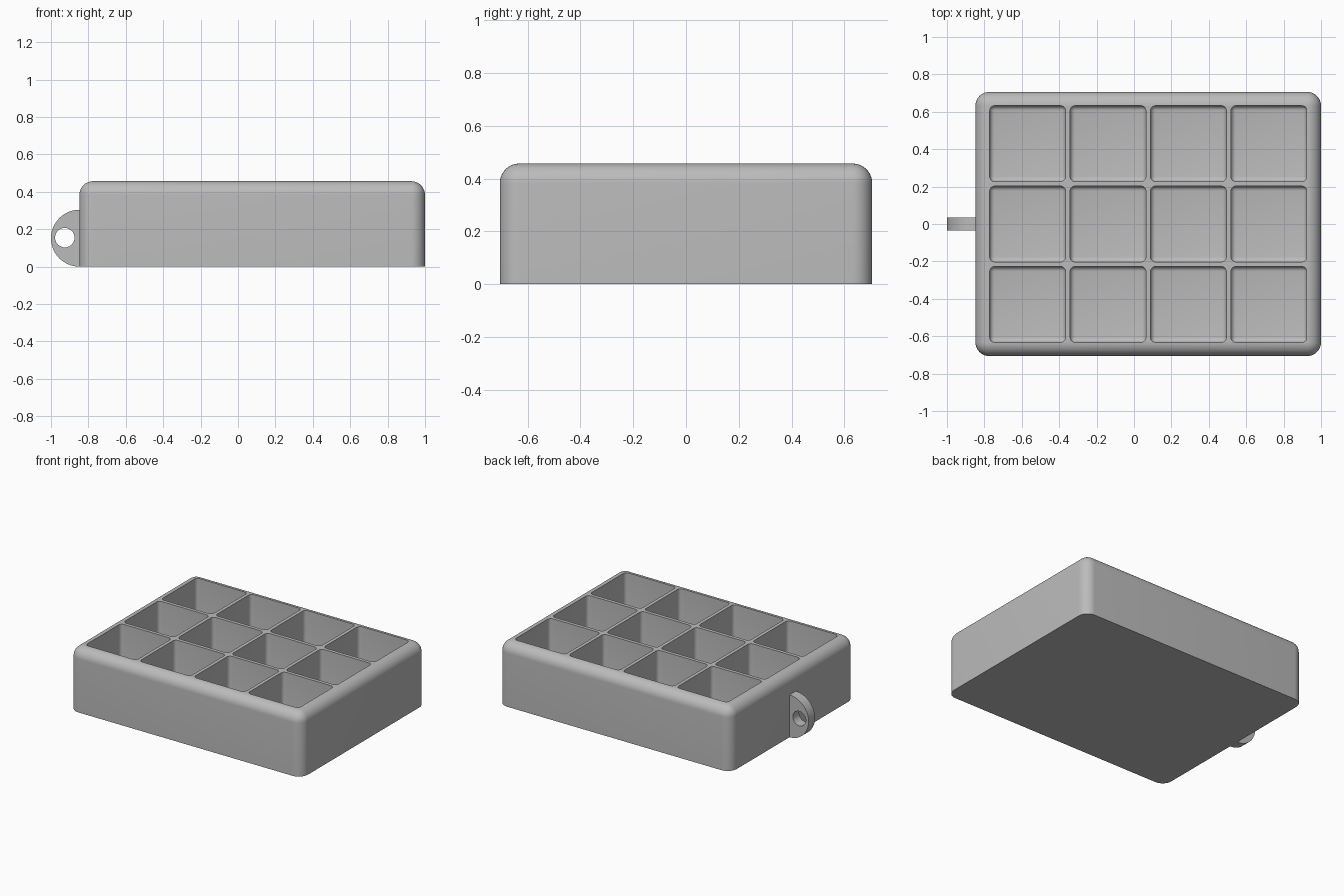
import bpy, bmesh, math
from mathutils import Matrix, Vector

old = bpy.data.objects.get("Cube")
if old:
    bpy.data.objects.remove(old, do_unlink=True)

grey = bpy.data.materials.new("plain grey")
grey.use_nodes = True
GREY = (0.5, 0.5, 0.5, 1)
grey.diffuse_color = GREY
grey.node_tree.nodes["Principled BSDF"].inputs["Base Color"].default_value = GREY


def make_object(name, bm):
    bmesh.ops.recalc_face_normals(bm, faces=bm.faces[:])
    mesh = bpy.data.meshes.new(name)
    bm.to_mesh(mesh)
    bm.free()
    mesh.materials.append(grey)
    ob = bpy.data.objects.new(name, mesh)
    bpy.context.collection.objects.link(ob)
    return ob


def rounded_box(low, high, radius, segments, sharp_z):
    """Box with every edge rounded except those around the face at sharp_z."""
    low, high = Vector(low), Vector(high)
    bm = bmesh.new()
    bmesh.ops.create_cube(bm, size=1)
    bmesh.ops.scale(bm, vec=high - low, verts=bm.verts)
    bmesh.ops.translate(bm, vec=(low + high) / 2, verts=bm.verts)
    edges = [e for e in bm.edges
             if any(abs(v.co.z - sharp_z) > 1e-4 for v in e.verts)]
    bmesh.ops.bevel(bm, geom=edges, offset=radius, offset_type='OFFSET',
                    segments=segments, profile=0.5, affect='EDGES')
    return bm


def cut(ob, cutter):
    mod = ob.modifiers.new("cut", 'BOOLEAN')
    mod.operation = 'DIFFERENCE'
    mod.solver = 'EXACT'
    mod.object = cutter
    bpy.context.view_layer.objects.active = ob
    bpy.ops.object.modifier_apply(modifier=mod.name)
    bpy.data.objects.remove(cutter, do_unlink=True)


def shade(ob):
    bpy.ops.object.select_all(action='DESELECT')
    ob.select_set(True)
    bpy.context.view_layer.objects.active = ob
    bpy.ops.object.shade_smooth_by_angle(angle=math.radians(30))


# Tray body: rounded top and corners, sharp base
LEFT, RIGHT, HALF_Y, TOP = -0.848, 1.0, 0.706, 0.457
tray = make_object("tray_body", rounded_box((LEFT, -HALF_Y, 0), (RIGHT, HALF_Y, TOP),
                                            0.074, 10, 0))

# Grid of pockets with rounded corners and floor edges
PITCH, SIZE, FLOOR, RIM = 0.43, 0.405, 0.05, 0.6
middle_x = (LEFT + RIGHT) / 2
pockets = bmesh.new()
for col in range(4):
    for row in range(3):
        x = middle_x + (col - 1.5) * PITCH
        y = (row - 1) * PITCH
        h = SIZE / 2
        one = rounded_box((x - h, y - h, FLOOR), (x + h, y + h, RIM), 0.026, 5, RIM)
        temp = bpy.data.meshes.new("temp")
        one.to_mesh(temp)
        one.free()
        pockets.from_mesh(temp)
        bpy.data.meshes.remove(temp)
cut(tray, make_object("pocket_cutter", pockets))
shade(tray)

# Hanging tab: half disc on the end wall
R, HALF_T = 0.152, 0.036
bm = bmesh.new()
arc = [math.pi * (0.5 + i / 32) for i in range(33)]
points = [(LEFT + R * math.cos(a), R + R * math.sin(a)) for a in arc]
points += [(LEFT + 0.01, 0), (LEFT + 0.01, 2 * R)]
face = bm.faces.new([bm.verts.new((x, -HALF_T, z)) for x, z in points])
side = bmesh.ops.extrude_face_region(bm, geom=[face])["geom"]
bmesh.ops.translate(bm, vec=(0, 2 * HALF_T, 0),
                    verts=[g for g in side if isinstance(g, bmesh.types.BMVert)])
tab = make_object("hanging_tab", bm)

# Round hole through the tab
bm = bmesh.new()
place = Matrix.Translation((-0.926, 0, 0.155)) @ Matrix.Rotation(math.pi / 2, 4, 'X')
bmesh.ops.create_cone(bm, cap_ends=True, segments=40, radius1=0.052, radius2=0.052,
                      depth=0.3, matrix=place)
cut(tab, make_object("hole_cutter", bm))
shade(tab)
